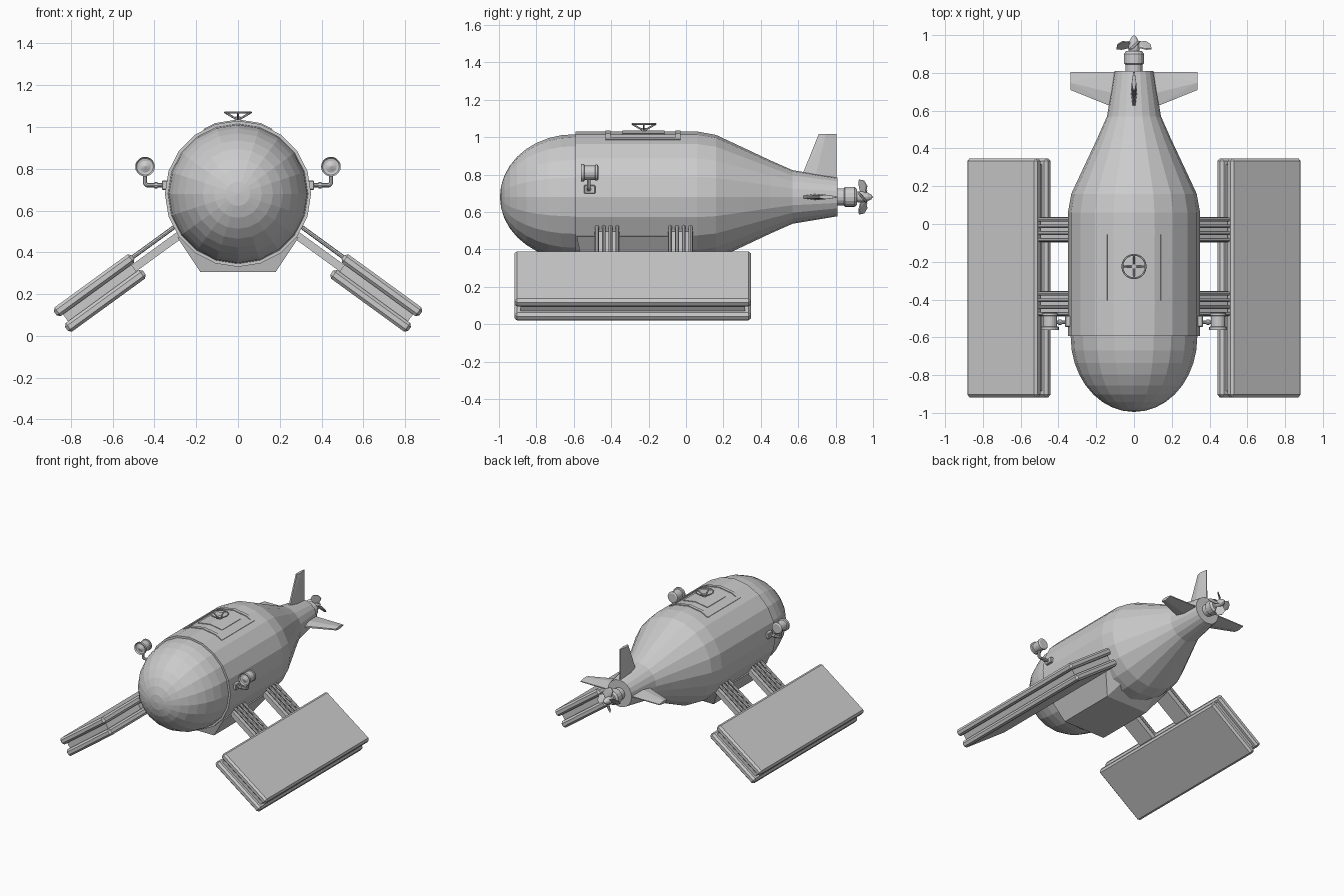
import bpy, bmesh
from math import sin, cos, pi, radians
from mathutils import Matrix, Vector

if "Cube" in bpy.data.objects:
    bpy.data.objects.remove(bpy.data.objects["Cube"])

ZC = 0.68  # height of the hull axis


def finish(name, bm, mirror=False):
    bmesh.ops.remove_doubles(bm, verts=bm.verts, dist=1e-5)
    bmesh.ops.recalc_face_normals(bm, faces=bm.faces)
    me = bpy.data.meshes.new(name)
    bm.to_mesh(me)
    bm.free()
    ob = bpy.data.objects.new(name, me)
    bpy.context.collection.objects.link(ob)
    if mirror:
        mod = ob.modifiers.new("mirror", 'MIRROR')
        mod.use_mirror_merge = False
    return ob


def lathe(name, profile, x=0, z=ZC, seg=20, mirror=False):
    """Revolve (y, radius) points about a line along y."""
    bm = bmesh.new()
    rings = [[bm.verts.new((x + r * sin(2 * pi * k / seg), y, z + r * cos(2 * pi * k / seg)))
              for k in range(seg)] for y, r in profile]
    for a, b in zip(rings, rings[1:]):
        for k in range(seg):
            n = (k + 1) % seg
            bm.faces.new((a[k], a[n], b[n], b[k]))
    bmesh.ops.dissolve_degenerate(bm, dist=1e-6, edges=bm.edges)
    return finish(name, bm, mirror)


def solid(name, pts, mirror=False, matrix=None):
    """Convex solid through a few points."""
    bm = bmesh.new()
    for p in pts:
        bm.verts.new(matrix @ Vector(p) if matrix else p)
    bmesh.ops.convex_hull(bm, input=bm.verts)
    bmesh.ops.dissolve_limit(bm, angle_limit=0.02, verts=bm.verts, edges=bm.edges)
    return finish(name, bm, mirror)


def box(name, size, center, matrix=Matrix(), bevel=0, mirror=False):
    bm = bmesh.new()
    bmesh.ops.create_cube(bm, size=1)
    bmesh.ops.scale(bm, vec=size, verts=bm.verts)
    bmesh.ops.translate(bm, vec=center, verts=bm.verts)
    if bevel:
        bmesh.ops.bevel(bm, geom=bm.edges[:], offset=bevel, segments=1, affect='EDGES')
    bm.transform(matrix)
    return finish(name, bm, mirror)


def rod(name, a, b, r, mirror=False, seg=8):
    a, b = Vector(a), Vector(b)
    bm = bmesh.new()
    rot = (b - a).to_track_quat('Z', 'Y').to_matrix().to_4x4()
    bmesh.ops.create_cone(bm, cap_ends=True, segments=seg, radius1=r, radius2=r,
                          depth=(b - a).length, matrix=Matrix.Translation((a + b) / 2) @ rot)
    return finish(name, bm, mirror)


# Hull: rounded nose, barrel body with a small step, tapered tail
nose = [(-0.6 - 0.395 * cos(radians(t)), 0.335 * sin(radians(t))) for t in range(0, 91, 10)]
lathe("nose", nose + [(-0.57, 0.335), (-0.57, 0)])
lathe("hull", [(-0.592, 0), (-0.592, 0.35), (0.06, 0.35), (0.16, 0.332), (0.31, 0.262),
               (0.45, 0.196), (0.57, 0.143), (0.81, 0.103), (0.81, 0)])

# Keel under the hull
solid("keel", [(s * x, y, z) for s in (-1, 1) for x, y, z in
               [(0.18, -0.55, 0.305), (0.18, -0.08, 0.305), (0.29, -0.585, 0.47),
                (0.29, 0.03, 0.47), (0.1, 0.2, 0.47)]])

# Tail fins: one upright, one each side
fin = []
for y0, y1, r, t in [(0.61, 0.805, 0.09, 0.017), (0.71, 0.805, 0.337, 0.012)]:
    ym = y0 + (y1 - y0) * 0.4
    fin += [(s * t * k, y, r) for s in (-1, 1) for y, k in [(y0, 0.4), (ym, 1), (y1, 0.25)]]
place = Matrix.Translation((0, 0, ZC))
solid("upright_fin", fin, matrix=place)
solid("side_fin", fin, matrix=place @ Matrix.Rotation(pi / 2, 4, 'Y'), mirror=True)

# Propeller: shaft housing, spinner and four blades
lathe("shaft_housing", [(0.80, 0), (0.80, 0.046), (0.845, 0.046), (0.85, 0.054), (0.9, 0.054),
                        (0.915, 0.042), (0.915, 0)], seg=16)
lathe("spinner", [(0.9, 0), (0.9, 0.027), (0.94, 0.03), (0.97, 0.024), (0.99, 0.013), (1.0, 0)], seg=12)
outline = [(-0.014, 0.935, 0.02), (0.014, 0.96, 0.02), (0.034, 0.967, 0.06),
           (0.018, 0.95, 0.088), (-0.008, 0.927, 0.093), (-0.026, 0.925, 0.065)]
for i in range(4):
    solid("propeller_blade", [(x, y + d, z) for x, y, z in outline for d in (-0.003, 0.003)],
          matrix=place @ Matrix.Rotation(i * pi / 2, 4, 'Y'))

# Side skids: two bevelled plates around a recessed core, tilted outward
tilt = Matrix.Translation((0.662, -0.285, 0.205)) @ Matrix.Rotation(radians(36), 4, 'Y')
for n in (-0.046, 0.046):
    box("skid_plate", (0.46, 1.265, 0.051), (0, 0, n), tilt, 0.014, True)
box("skid_core", (0.405, 1.2, 0.06), (0, 0, 0), tilt, 0, True)

# Struts: a flat beam with four rods above, two sets per side
for y in (0.255, -0.137):
    box("strut_beam", (0.30, 0.135, 0.038), (-0.33, y, 0.0), tilt, 0, True)
    for k in range(4):
        yk = y + (k - 1.5) * 0.036
        rod("strut_rod", tilt @ Vector((-0.5, yk, 0.046)), tilt @ Vector((-0.2, yk, 0.046)), 0.01, True)

# Side lamps on bent arms
lathe("lamp", [(-0.562, 0), (-0.55, 0.028), (-0.552, 0.04), (-0.562, 0.047), (-0.545, 0.047),
               (-0.542, 0.038), (-0.487, 0.038), (-0.484, 0.043), (-0.474, 0.043),
               (-0.468, 0.034), (-0.468, 0)], 0.445, 0.81, 20, True)
rod("lamp_arm", (0.32, -0.52, 0.721), (0.438, -0.52, 0.721), 0.01, True)
rod("lamp_elbow", (0.434, -0.52, 0.719), (0.447, -0.52, 0.732), 0.01, True)
rod("lamp_post", (0.445, -0.52, 0.728), (0.445, -0.52, 0.78), 0.01, True)
rod("lamp_collar", (0.385, -0.52, 0.721), (0.4, -0.52, 0.721), 0.015, True)
box("lamp_bracket", (0.03, 0.06, 0.045), (0.35, -0.515, 0.721), Matrix(), 0.004, True)


# Hatch: curved panels following the hull facets
def curved_panel(name, a0, a1, y0, y1, top):
    bm = bmesh.new()
    cuts = sorted({a0, a1} | {a for a in (-18, 0, 18) if a0 < a < a1})
    rows = []
    for a in cuts:
        # flat-facet radius at this angle
        off = abs(a) % 18 - 9
        f = cos(radians(9)) / cos(radians(off))
        d = Vector((sin(radians(a)), 0, cos(radians(a))))
        rows.append([bm.verts.new(d * r * f + Vector((0, y, ZC)))
                     for r, y in [(0.34, y0), (top, y0), (top, y1), (0.34, y1)]])
    for a, b in zip(rows, rows[1:]):
        for k in range(4):
            n = (k + 1) % 4
            bm.faces.new((a[k], a[n], b[n], b[k]))
    bm.faces.new(rows[0])
    bm.faces.new(rows[-1])
    finish(name, bm)


curved_panel("hatch_frame_front", -28, 28, -0.43, -0.405, 0.356)
curved_panel("hatch_frame_back", -28, 28, -0.055, -0.03, 0.356)
for s in (-1, 1):
    lo, hi = sorted((s * 24, s * 28))
    curved_panel("hatch_frame_side", lo, hi, -0.405, -0.055, 0.356)
curved_panel("hatch_panel", -17, 17, -0.34, -0.115, 0.355)

# Hatch handwheel: ring, hub and sloping spokes
bm = bmesh.new()
R, r, N, M = 0.062, 0.005, 20, 6
ring = [[bm.verts.new(((R + r * cos(2 * pi * j / M)) * cos(2 * pi * i / N),
                       -0.225 + (R + r * cos(2 * pi * j / M)) * sin(2 * pi * i / N),
                       1.07 + r * sin(2 * pi * j / M))) for j in range(M)] for i in range(N)]
for i in range(N):
    for j in range(M):
        a, b, k = ring[i], ring[(i + 1) % N], (j + 1) % M
        bm.faces.new((a[j], b[j], b[k], a[k]))
finish("handwheel_ring", bm)
rod("handwheel_hub", (0, -0.225, 1.02), (0, -0.225, 1.05), 0.013, seg=12)
for i in range(4):
    c, s = cos(i * pi / 2), sin(i * pi / 2)
    rod("handwheel_spoke", (0.008 * c, -0.225 + 0.008 * s, 1.038),
        (R * c, -0.225 + R * s, 1.07), 0.005, seg=6)
